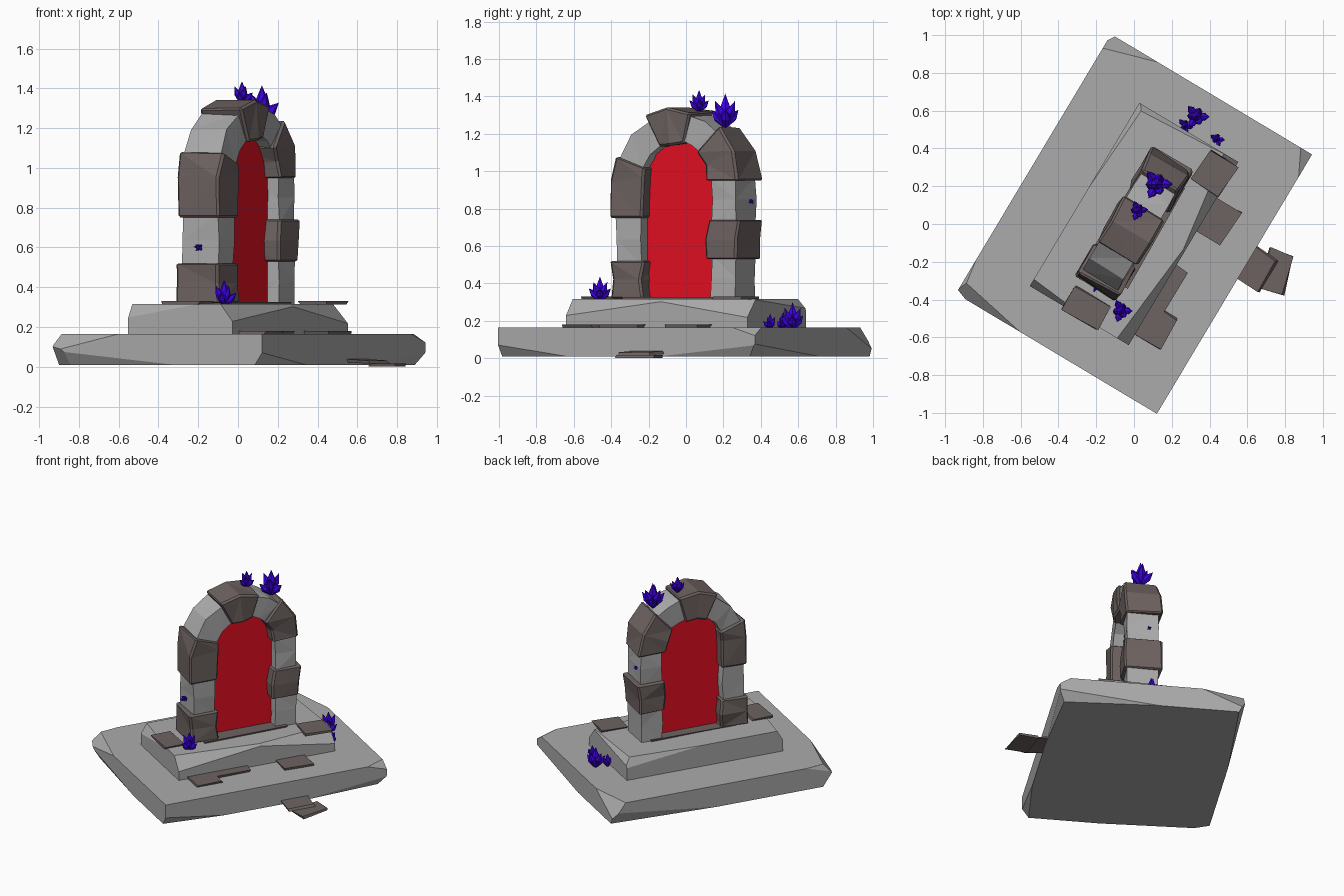
import bpy, bmesh, math, random
from mathutils import Vector, Matrix

if "Cube" in bpy.data.objects:
    bpy.data.objects.remove(bpy.data.objects["Cube"])

random.seed(4)
TURN = Matrix.Rotation(math.radians(59.1), 4, 'Z')   # whole gate is turned on the ground


def material(name, rgb):
    m = bpy.data.materials.new(name)
    m.diffuse_color = (*rgb, 1)
    m.use_nodes = True
    m.node_tree.nodes["Principled BSDF"].inputs["Base Color"].default_value = m.diffuse_color
    return m


GREY = material("grey_stone", (0.41, 0.41, 0.41))
BROWN = material("brown_stone", (0.155, 0.125, 0.12))
RED = material("red_glow", (0.79, 0.005, 0.016))
VIOLET = material("violet_crystal", (0.045, 0.0, 0.75))


def finish(bm, name, matrix, mat):
    bmesh.ops.recalc_face_normals(bm, faces=bm.faces)
    me = bpy.data.meshes.new(name)
    bm.to_mesh(me)
    bm.free()
    ob = bpy.data.objects.new(name, me)
    ob.matrix_world = matrix
    bpy.context.collection.objects.link(ob)
    me.materials.append(mat)
    return ob


def chip(bm, point, normal):
    """Slice off everything beyond a plane and close the cut."""
    geom = bm.verts[:] + bm.edges[:] + bm.faces[:]
    cut = bmesh.ops.bisect_plane(bm, geom=geom, plane_co=point, plane_no=normal, clear_outer=True)
    edges = [e for e in cut['geom_cut'] if isinstance(e, bmesh.types.BMEdge)]
    bmesh.ops.contextual_create(bm, geom=edges)


def slab(name, size, z0, chips):
    """Large stone step with chipped edges; chips are (x, y, z, nx, ny, nz) in half sizes."""
    bm = bmesh.new()
    bmesh.ops.create_cube(bm, size=1, matrix=Matrix.Diagonal((*size, 1)))
    for x, y, z, *n in chips:
        p = Vector((x * size[0] / 2, y * size[1] / 2, z * size[2] / 2))
        chip(bm, p, Vector(n).normalized())
    return finish(bm, name, TURN @ Matrix.Translation((0, 0, z0 + size[2] / 2)), GREY)


# Steps
slab("lower_step", (1.60, 1.24, 0.155), 0.01, [
    (-1, 0.9, 0, -1, 0.5, -0.7), (-1, 0.2, -0.7, -1, 0.06, -0.6),
    (-0.9, 1, 0.5, -0.15, 1, 0.5), (-1, 0.5, 0.75, -1, 0.2, 0.9),
    (-0.6, -1, -0.8, -0.1, -1, -0.7), (0.4, -1, -0.85, 0.06, -1, -0.6),
    (0.95, -1, 0.6, 0.5, -1, 1.6), (1, 0.8, 0.1, 1, 0.3, 0.7),
    (1, -0.3, -0.7, 1, -0.08, -0.8), (0.3, 1, -0.7, 0.06, 1, -0.5)])
slab("upper_step", (1.13, 0.61, 0.155), 0.162, [
    (-0.95, -0.97, 0.6, -0.8, -1, 0.9), (-0.3, -1, 0.5, -0.1, -1, 0.8),
    (0.5, -1, 0.3, 0.14, -1, 0.9), (0.97, -0.96, 0.5, 1, -0.8, 0.7),
    (-1, 0.4, 0.5, -1, 0.1, 0.6), (0.4, 1, 0.7, 0.06, 1, 0.5), (1, 0.3, 0.6, 1, 0.06, 0.7)])

# Arch path: right pillar t < 0, half circle 0..180, left pillar t > 180
SPRING = 0.95


def on_path(r, t):
    if t < 0:
        return r, SPRING + t / 100
    if t > 180:
        return -r, SPRING - (t - 180) / 100
    a = math.radians(t)
    return r * math.cos(a), SPRING + 0.97 * r * math.sin(a)


def arch_solid(name, t0, t1, inner, outer, depth, wobble, bevel, mat):
    ts = [t0] + [t for t in (0, 24, 61, 96, 138, 158, 180) if t0 + 8 < t < t1 - 8] + [t1]
    if len(ts) == 2:
        ts.insert(1, (t0 + t1) / 2)
    bm = bmesh.new()
    rings = []
    for t in ts:
        ring = []
        for r, y in ((inner, -depth), (outer, -depth), (outer, depth), (inner, depth)):
            x, z = on_path(r + random.uniform(-wobble, wobble), t)
            ring.append(bm.verts.new((x, y + random.uniform(-wobble, wobble), z)))
        rings.append(ring)
    for a, b in zip(rings, rings[1:]):
        for i in range(4):
            j = (i + 1) % 4
            bm.faces.new((a[i], a[j], b[j], b[i]))
    bm.faces.new(rings[0])
    bm.faces.new(rings[-1])
    bmesh.ops.triangulate(bm, faces=bm.faces)
    ob = finish(bm, name, TURN, mat)
    if bevel:
        mod = ob.modifiers.new("worn_edges", 'BEVEL')
        mod.width, mod.segments, mod.angle_limit = bevel, 1, math.radians(50)
    return ob


# Grey and brown arch stones
for i, (a, b) in enumerate([(-64, -40), (-23, 3), (46, 78), (114, 163), (198, 225)]):
    arch_solid(f"grey_arch_stone_{i}", a, b, 0.22, 0.372, 0.105, 0.006, 0, GREY)
for i, (a, b) in enumerate([(-42, -21), (0, 48), (75, 117), (160, 200), (223, 243)]):
    arch_solid(f"brown_arch_stone_{i}", a, b, 0.20, 0.396, 0.122, 0.012, 0.011, BROWN)

# Glowing portal sheet
bm = bmesh.new()
outline = [on_path(0.232, t) for t in (-63, 0, 30, 60, 90, 120, 150, 180, 243)]
back = [bm.verts.new((x, 0.04, z)) for x, z in outline]
front = [bm.verts.new((x, -0.04, z)) for x, z in outline]
bm.faces.new(back)
bm.faces.new(front)
for k in range(len(outline)):
    bm.faces.new((back[k - 1], back[k], front[k], front[k - 1]))
finish(bm, "portal", TURN, RED)


# Loose paving tiles: world x, y, z, size along and across, extra turn, tilt
def tile(name, x, y, z, sx, sy, turn, tilt=0):
    bm = bmesh.new()
    bmesh.ops.create_cube(bm, size=1, matrix=Matrix.Diagonal((sx, sy, 0.016, 1)))
    for v in bm.verts:
        v.co.x += random.uniform(-0.01, 0.01)
        v.co.y += random.uniform(-0.01, 0.01)
    m = (Matrix.Translation((x, y, z)) @ Matrix.Rotation(math.radians(turn), 4, 'Z')
         @ Matrix.Rotation(math.radians(tilt), 4, 'X'))
    finish(bm, name, m, BROWN)


for i, args in enumerate([
        (0.43, 0.265, 0.322, 0.18, 0.17, 55), (0.44, 0.015, 0.172, 0.20, 0.17, 60),
        (0.165, -0.335, 0.172, 0.26, 0.12, 59), (0.115, -0.545, 0.172, 0.19, 0.16, 58),
        (-0.255, -0.445, 0.322, 0.21, 0.15, -30), (0.645, -0.235, 0.028, 0.19, 0.15, 58, 3),
        (0.755, -0.25, 0.010, 0.21, 0.14, 74), (0.01, -0.01, 0.319, 0.60, 0.25, 59.1)]):
    tile(f"paving_tile_{i}", *args)


# Crystal clusters
def crystal(bm, m, length, radius):
    rings = []
    for z, r in ((0, 0.55), (0.55, 1.0)):
        rings.append([bm.verts.new(m @ Vector((r * radius * math.cos(k * math.pi / 3),
                                               r * radius * math.sin(k * math.pi / 3), z * length)))
                      for k in range(6)])
    tip = bm.verts.new(m @ Vector((0, 0, length)))
    bm.faces.new(rings[0])
    for k in range(6):
        j = (k + 1) % 6
        bm.faces.new((rings[0][k], rings[0][j], rings[1][j], rings[1][k]))
        bm.faces.new((rings[1][k], rings[1][j], tip))


def cluster(name, pos, height, count=6, axis=(0, 0, 1)):
    bm = bmesh.new()
    crystal(bm, Matrix.Identity(4), height, height * 0.19)
    for k in range(count):
        spin = Matrix.Rotation(k * 2 * math.pi / count + random.uniform(-0.2, 0.2), 4, 'Z')
        lean = Matrix.Rotation(math.radians(24 if k % 2 else 46), 4, 'Y')
        crystal(bm, spin @ lean, height * (0.85 if k % 2 else 0.7), height * 0.16)
    aim = Vector((0, 0, 1)).rotation_difference(Vector(axis)).to_matrix().to_4x4()
    finish(bm, name, Matrix.Translation(pos) @ aim, VIOLET)


for i, args in enumerate([
        ((0.12, 0.21, 1.245), 0.17), ((0.02, 0.07, 1.325), 0.11),
        ((0.33, 0.57, 0.16), 0.14), ((0.27, 0.52, 0.16), 0.09, 5), ((0.44, 0.45, 0.16), 0.08, 5),
        ((-0.07, -0.46, 0.312), 0.125), ((-0.19, -0.32, 0.60), 0.05, 5, (-0.51, -0.86, 0)),
        ((0.15, 0.335, 0.84), 0.035, 4, (0.51, 0.86, 0))]):
    cluster(f"crystal_cluster_{i}", *args)
